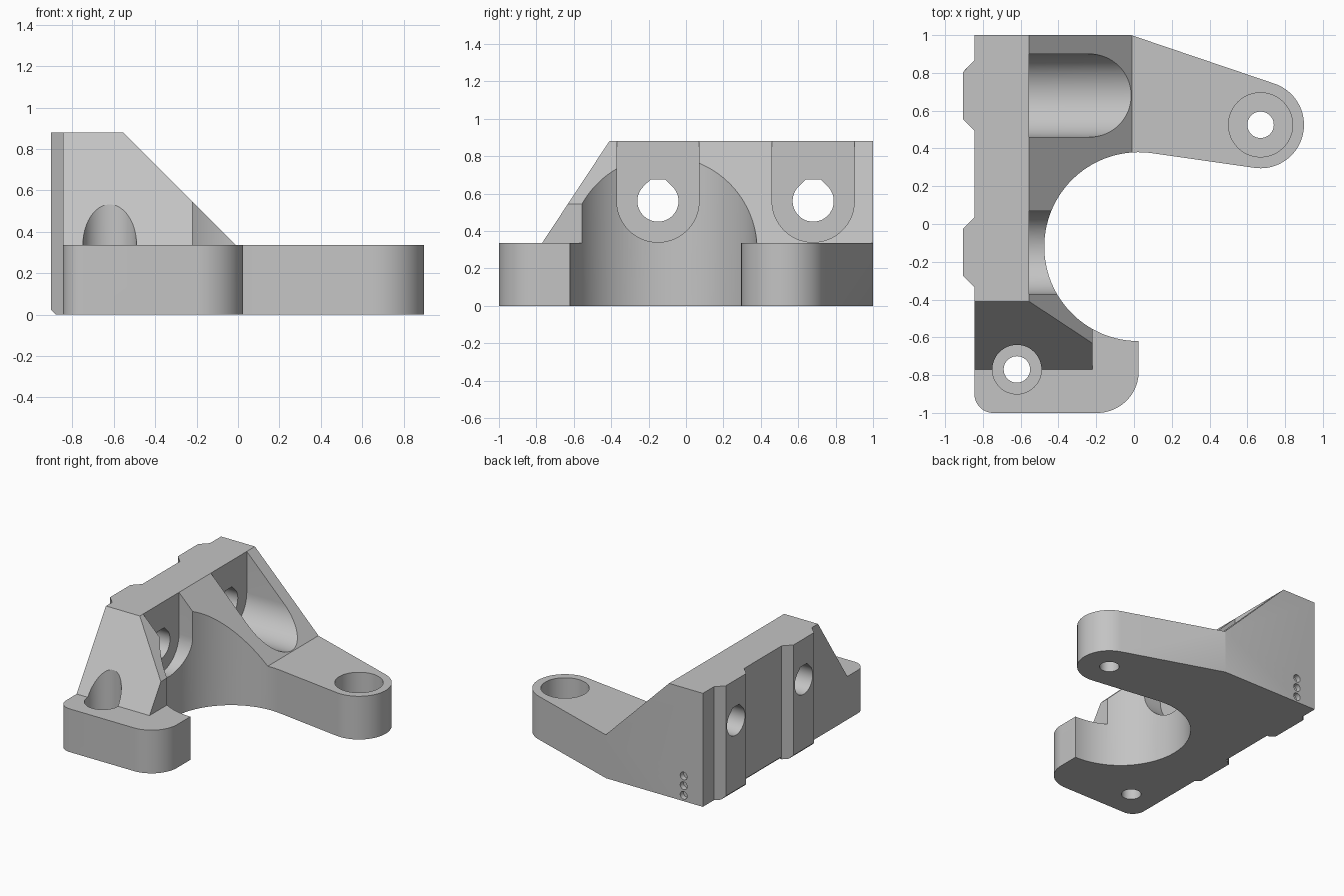
import bpy, bmesh
from math import cos, sin, radians

if "Cube" in bpy.data.objects:
    bpy.data.objects.remove(bpy.data.objects["Cube"], do_unlink=True)

grey = bpy.data.materials.new("light grey")
grey.use_nodes = True
colour = (0.55, 0.55, 0.55, 1)
grey.diffuse_color = colour
grey.node_tree.nodes["Principled BSDF"].inputs["Base Color"].default_value = colour


def arc(cx, cy, r, start, end, steps=24):
    angles = [radians(start + (end - start) * i / steps) for i in range(steps + 1)]
    return [(cx + r * cos(a), cy + r * sin(a)) for a in angles]


def circle(cx, cy, r, steps=48):
    return arc(cx, cy, r, 0, 360, steps)[:-1]


def prism(name, profile, axis, low, high):
    """Extrude a closed 2D profile along an axis; the profile uses the other two axes in order."""
    place = {"x": lambda a, b: (low, a, b),
             "y": lambda a, b: (a, low, b),
             "z": lambda a, b: (a, b, low)}[axis]
    bm = bmesh.new()
    face = bm.faces.new([bm.verts.new(place(a, b)) for a, b in profile])
    new = bmesh.ops.extrude_face_region(bm, geom=[face])["geom"]
    step = [high - low if axis == k else 0 for k in "xyz"]
    bmesh.ops.translate(bm, vec=step, verts=[g for g in new if isinstance(g, bmesh.types.BMVert)])
    bmesh.ops.recalc_face_normals(bm, faces=bm.faces)
    mesh = bpy.data.meshes.new(name)
    bm.to_mesh(mesh)
    bm.free()
    mesh.materials.append(grey)
    obj = bpy.data.objects.new(name, mesh)
    bpy.context.collection.objects.link(obj)
    return obj


BACK, RIB, TOP, PLATE = -0.845, -0.905, 0.88, 0.335
BORES = (0.68, -0.15)
BORE_Z = 0.56

# Plan outline: round cut-out, arm, back wall with two ribs, foot
outline = arc(0.025, -0.12, 0.5, 270, 81.8, 64)
outline += arc(0.67, 0.525, 0.23, 261.8, 431.3, 40)
outline += [(-0.015, 1), (BACK, 1)]
for y in BORES:
    outline += [(BACK, y + 0.185), (RIB, y + 0.125), (RIB, y - 0.125), (BACK, y - 0.185)]
outline += arc(BACK + 0.1, -0.9, 0.1, 180, 270, 12)
outline += arc(-0.195, -0.78, 0.22, 270, 360)
bracket = prism("mounting_bracket", outline, "z", 0, TOP)


def cut(profile, axis, low, high):
    cutter = prism("cutter", profile, axis, low, high)
    cutter.hide_render = True
    mod = bracket.modifiers.new("cut", "BOOLEAN")
    mod.operation, mod.solver, mod.object = "DIFFERENCE", "EXACT", cutter
    bpy.context.view_layer.objects.active = bracket
    bpy.ops.object.modifier_apply(modifier=mod.name)
    bpy.data.objects.remove(cutter, do_unlink=True)


# Sloping side of the upright, its front slope, and the clearance above the foot
cut([(-0.655, 0.98), (-0.01, PLATE), (1.2, PLATE), (1.2, 0.98)], "y", -1.2, 1.2)
cut([(-0.77, PLATE), (-0.344, 0.98), (-1.2, 0.98), (-1.2, PLATE)], "x", -1.2, 1.2)
cut([(-0.22, -1.2), (0.3, -1.2), (0.3, -0.3), (-0.22, -0.3)], "z", PLATE, 1)

for y in BORES:
    # Round-bottomed pocket and a bore with a flattened point at its top
    pocket = arc(y, BORE_Z, 0.22, 180, 360, 32) + [(y + 0.22, 1), (y - 0.22, 1)]
    cut(pocket, "x", -0.555, 0.5)
    bore = arc(y, BORE_Z, 0.11, 135, 405, 40) + [(y + 0.04, BORE_Z + 0.115), (y - 0.04, BORE_Z + 0.115)]
    cut(bore, "x", -1.1, -0.4)
    # Chamfer under the rib
    cut([(-0.955, 0.075), (-0.955, -0.05), (-0.83, -0.05)], "y", y - 0.19, y + 0.19)

# Small chamfer under the back wall between the ribs
cut([(BACK - 0.05, 0.07), (BACK - 0.05, -0.05), (BACK + 0.07, -0.05)], "y", 0.035, 0.495)

# Screw holes with counterbores
for x, y, head in ((0.67, 0.525, 0.17), (-0.62, -0.77, 0.13)):
    cut(circle(x, y, 0.07), "z", -0.1, 0.3)
    cut(circle(x, y, head), "z", 0.13, 1)

# Three marker dimples on the end face
for z in (0.045, 0.12, 0.195):
    cut(circle(-0.68, z, 0.03, 20), "y", 0.96, 1.1)

bpy.ops.object.select_all(action="DESELECT")
bracket.select_set(True)
bpy.context.view_layer.objects.active = bracket
bpy.ops.object.shade_smooth_by_angle(angle=radians(30))
